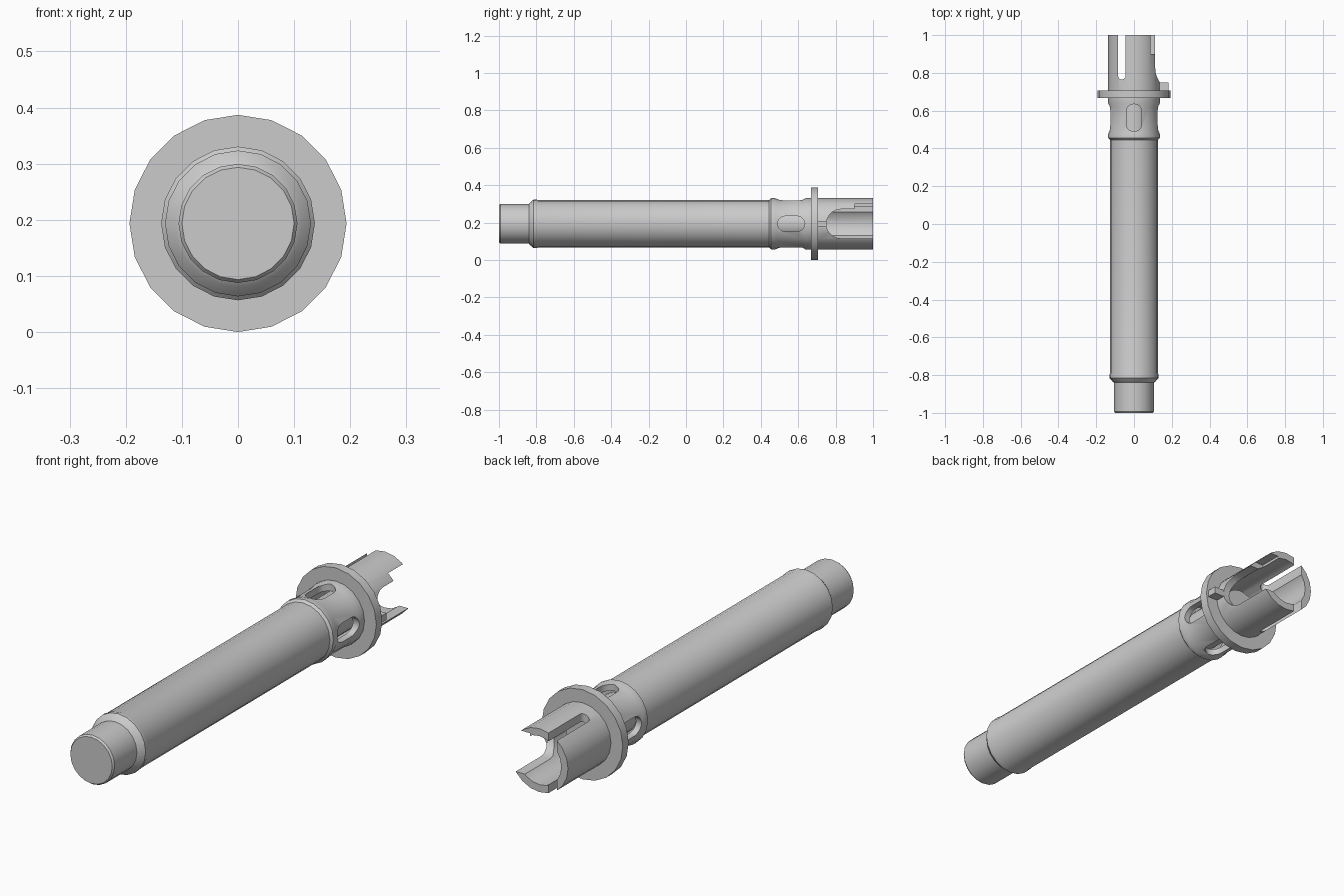
import bpy, bmesh, math
from mathutils import Matrix, Vector

if "Cube" in bpy.data.objects:
    bpy.data.objects.remove(bpy.data.objects["Cube"])

CZ = 0.1935   # height of the long axis
SIDES = 20


def make_object(name, bm):
    bmesh.ops.recalc_face_normals(bm, faces=bm.faces[:])
    mesh = bpy.data.meshes.new(name)
    bm.to_mesh(mesh)
    bm.free()
    ob = bpy.data.objects.new(name, mesh)
    bpy.context.collection.objects.link(ob)
    return ob


def lathe(name, profile):
    """Revolve (y, radius) points about the y axis; both ends lie on the axis."""
    bm = bmesh.new()
    rings = []
    for y, r in profile:
        if r == 0:
            rings.append([bm.verts.new((0, y, CZ))])
        else:
            rings.append([bm.verts.new((r * math.sin(2 * math.pi * i / SIDES), y,
                                        CZ + r * math.cos(2 * math.pi * i / SIDES)))
                          for i in range(SIDES)])
    for a, b in zip(rings, rings[1:]):
        for i in range(SIDES):
            j = (i + 1) % SIDES
            quad = [a[i % len(a)], a[j % len(a)], b[j % len(b)], b[i % len(b)]]
            bm.faces.new(list(dict.fromkeys(quad)))
    return make_object(name, bm)


def slot_cutter(y0, y1, half, low, high, angle, offset=0.0, round_end=True):
    """Rounded slot prism pointing up, shifted sideways, then turned about y."""
    steps = 10
    pts = [(half * math.cos(math.pi + math.pi * i / steps),
            y0 + half + half * math.sin(math.pi + math.pi * i / steps))
           for i in range(steps + 1)]
    if round_end:
        pts += [(half * math.cos(math.pi * i / steps),
                 y1 - half + half * math.sin(math.pi * i / steps))
                for i in range(steps + 1)]
    else:
        pts += [(half, y1), (-half, y1)]
    bm = bmesh.new()
    face = bm.faces.new([bm.verts.new((x + offset, y, low)) for x, y in pts])
    ext = bmesh.ops.extrude_face_region(bm, geom=[face])
    bmesh.ops.translate(bm, vec=(0, 0, high - low),
                        verts=[v for v in ext["geom"] if isinstance(v, bmesh.types.BMVert)])
    bm.transform(Matrix.Translation((0, 0, CZ)) @ Matrix.Rotation(angle, 4, 'Y'))
    return make_object("cutter", bm)


def box(name, low, high):
    low, high = Vector(low), Vector(high)
    bm = bmesh.new()
    bmesh.ops.create_cube(bm, size=1)
    bmesh.ops.scale(bm, vec=high - low, verts=bm.verts)
    bmesh.ops.translate(bm, vec=(low + high) / 2, verts=bm.verts)
    return make_object(name, bm)


# Main tube: nose, shoulder, shaft, collar, flange, hollow rear and inner core
body = lathe("tube_body", [
    (-1, 0), (-1, 0.100), (-0.992, 0.106), (-0.84, 0.106), (-0.835, 0.113),
    (-0.815, 0.130), (-0.80, 0.130), (-0.79, 0.127), (0.445, 0.127),
    (0.455, 0.137), (0.475, 0.137), (0.49, 0.132), (0.62, 0.132), (0.64, 0.137),
    (0.667, 0.137), (0.667, 0.1935), (0.707, 0.1935), (0.707, 0.137),
    (1, 0.137), (1, 0.105), (0.46, 0.105), (0.46, 0.085), (0.70, 0.085), (0.70, 0)])

# Four windows round the collar
cutters = [slot_cutter(0.49, 0.635, 0.041, 0.09, 0.3, k * math.pi / 2) for k in range(4)]
# Wide open slot on the right, with a stepped notch above it
cutters.append(slot_cutter(0.75, 1.1, 0.078, 0.03, 0.3, math.pi / 2, round_end=False))
cutters.append(box("cutter", (0.045, 0.9, CZ + 0.02), (0.3, 1.1, CZ + 0.105)))
# Narrow slit through top and bottom
cutters.append(slot_cutter(0.765, 1.1, 0.020, -0.3, 0.3, 0, offset=-0.064, round_end=False))

bpy.context.view_layer.objects.active = body
for c in cutters:
    c.hide_render = True
    mod = body.modifiers.new("cut", 'BOOLEAN')
    mod.operation = 'DIFFERENCE'
    mod.solver = 'EXACT'
    mod.object = c
    bpy.ops.object.modifier_apply(modifier=mod.name)
    bpy.data.objects.remove(c)

# Small locating peg behind the flange
box("locating_peg", (0.12, 0.70, CZ - 0.014), (0.183, 0.75, CZ + 0.016))

bpy.ops.object.select_all(action='DESELECT')
body.select_set(True)
bpy.context.view_layer.objects.active = body
bpy.ops.object.shade_smooth_by_angle(angle=math.radians(30))
